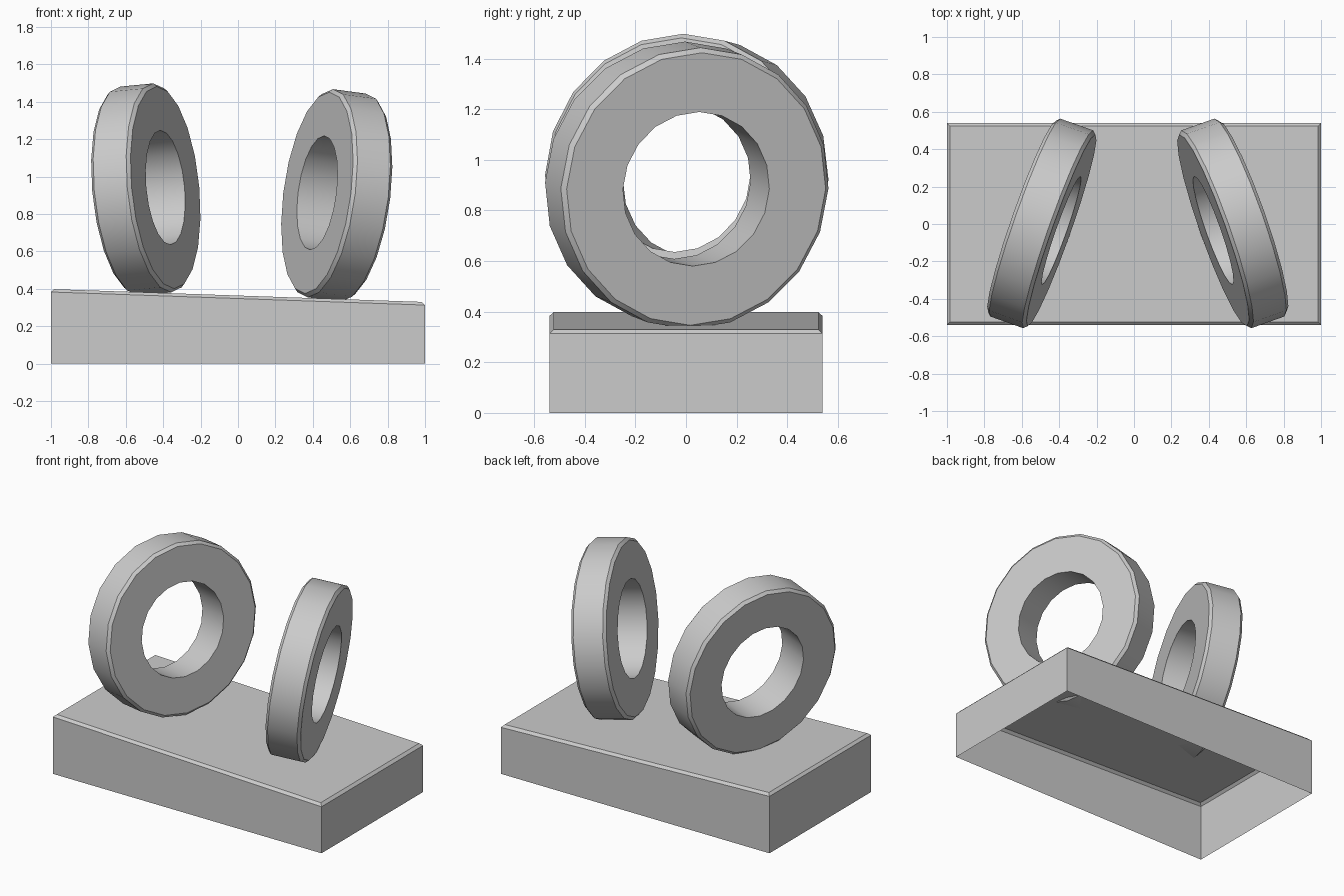
import bpy, bmesh
from math import radians, sin, cos, pi

if "Cube" in bpy.data.objects:
    bpy.data.objects.remove(bpy.data.objects["Cube"])


def finish(name, bm, smooth=False):
    bmesh.ops.recalc_face_normals(bm, faces=bm.faces)
    mesh = bpy.data.meshes.new(name)
    bm.to_mesh(mesh)
    bm.free()
    obj = bpy.data.objects.new(name, mesh)
    bpy.context.collection.objects.link(obj)
    if smooth:
        bpy.ops.object.select_all(action='DESELECT')
        obj.select_set(True)
        bpy.context.view_layer.objects.active = obj
        bpy.ops.object.shade_smooth_by_angle(angle=radians(30))
    return obj


def make_base():
    # Sloping shell: walls, chamfer and top as stacked loops, open underneath
    bm = bmesh.new()
    c = 0.017
    corners = [(-1, -1), (1, -1), (1, 1), (-1, 1)]

    def loop(inset, z_mid, slope):
        return [bm.verts.new((sx * (1 - inset), sy * (0.54 - inset), z_mid - sx * slope))
                for sx, sy in corners]
    loops = [loop(0, 0, 0), loop(0, 0.348, 0.035), loop(c, 0.364, 0.034)]
    for lo, hi in zip(loops, loops[1:]):
        for i in range(4):
            j = (i + 1) % 4
            bm.faces.new((lo[i], lo[j], hi[j], hi[i]))
    top = bm.faces.new(loops[-1])
    finish("sloped_base", bm)


def make_ring(name, location, lean, yaw, sides=20):
    # Chamfered rectangular section revolved around local X
    r_out, r_in, h, c = 0.561, 0.307, 0.112, 0.018
    profile = [(-h, r_in), (-h, r_out - c), (-h + c, r_out),
               (h - c, r_out), (h, r_out - c), (h, r_in)]
    bm = bmesh.new()
    rings = [[bm.verts.new((x, r * sin(2 * pi * k / sides), r * cos(2 * pi * k / sides)))
              for x, r in profile] for k in range(sides)]
    n = len(profile)
    for k in range(sides):
        a, b = rings[k], rings[(k + 1) % sides]
        for i in range(n):
            j = (i + 1) % n
            bm.faces.new((a[i], a[j], b[j], b[i]))
    obj = finish(name, bm, smooth=True)
    obj.location = location
    obj.rotation_euler = (0, radians(lean), radians(yaw))


make_base()
# Two rings toed and leaned outward, resting on the slope
make_ring("left_ring", (-0.493, 0.003, 0.931), -5.3, -19.5)
make_ring("right_ring", (0.528, 0.003, 0.899), 7.3, 19.5)
